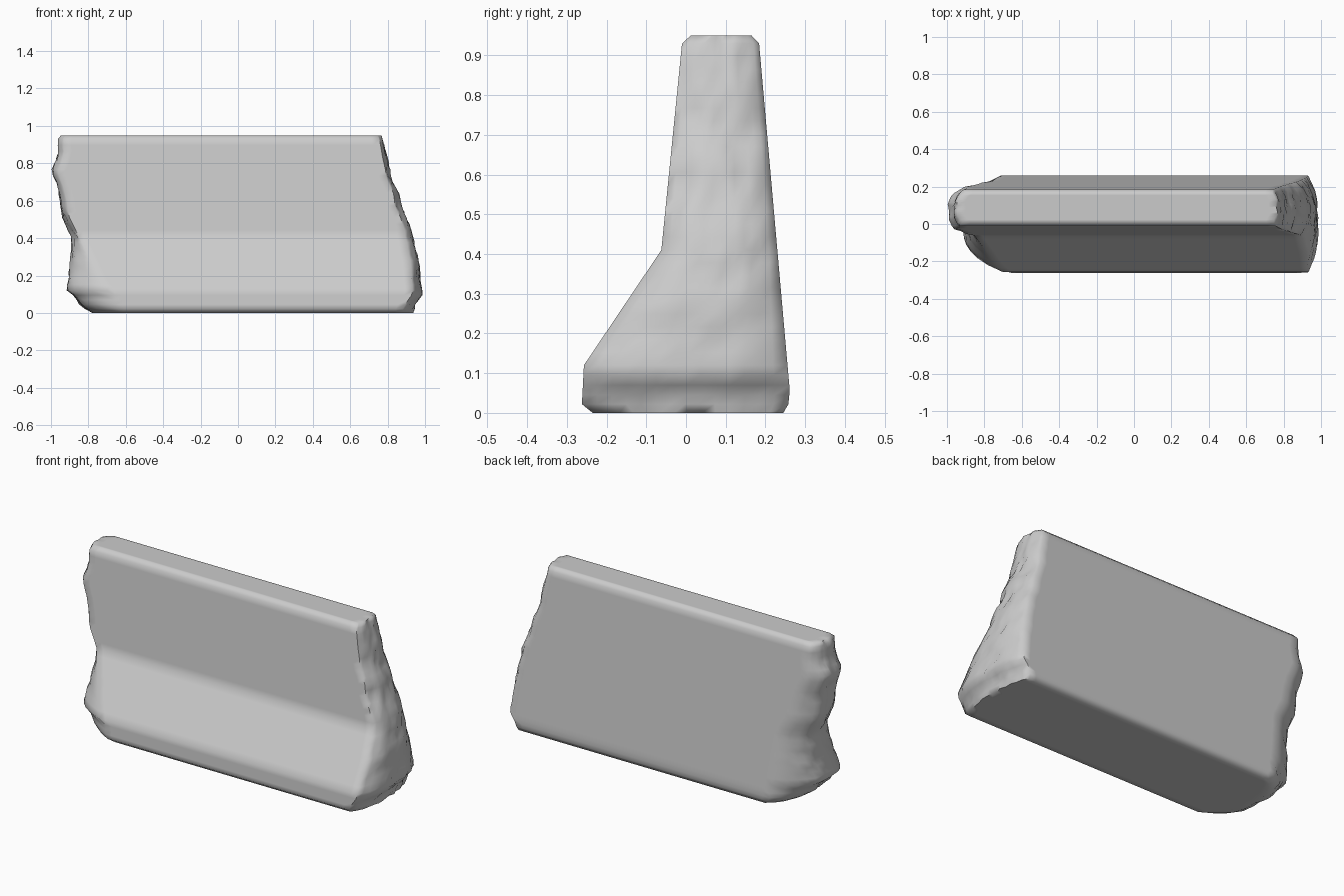
import bpy, bmesh, math
from mathutils import Vector, noise

if "Cube" in bpy.data.objects:
    bpy.data.objects.remove(bpy.data.objects["Cube"])


def curve(points, z):
    """Piecewise linear lookup of a value at height z."""
    for (z0, a), (z1, b) in zip(points, points[1:]):
        if z <= z1:
            return a + (b - a) * max(0, z - z0) / (z1 - z0)
    return points[-1][1]


# Cross-section: front and back y against height
FRONT = [(0.005, -0.235), (0.022, -0.262), (0.12, -0.257), (0.41, -0.062),
         (0.93, -0.01), (0.95, 0.012)]
BACK = [(0.005, 0.245), (0.025, 0.26), (0.07, 0.26), (0.93, 0.184), (0.95, 0.165)]

# Broken end silhouettes: x against height
LEFT = [(0.005, -0.78), (0.03, -0.84), (0.09, -0.88), (0.12, -0.92), (0.28, -0.90),
        (0.4, -0.89), (0.5, -0.94), (0.6, -0.955), (0.66, -0.965), (0.76, -1.0),
        (0.85, -0.965), (0.93, -0.965), (0.95, -0.95)]
RIGHT = [(0.005, 0.94), (0.05, 0.955), (0.1, 0.99), (0.28, 0.97), (0.4, 0.94),
         (0.5, 0.915), (0.56, 0.88), (0.65, 0.86), (0.73, 0.82), (0.8, 0.81),
         (0.95, 0.77)]

# How far the end corners are chipped back, against height
CHIP_LF = [(0, 0.16), (0.1, 0.23), (0.2, 0.16), (0.4, 0.04), (0.95, 0.03)]
CHIP_LB = [(0, 0.1), (0.12, 0.2), (0.35, 0.14), (0.6, 0.12), (0.95, 0.05)]
CHIP_RF = [(0, 0.06), (0.4, 0.04), (0.95, 0.02)]
CHIP_RB = [(0, 0.05), (0.3, 0.06), (0.95, 0.03)]

heights = [0.005, 0.022, 0.045, 0.07, 0.095, 0.12]
heights += [0.12 + 0.29 * i / 9 for i in range(1, 10)]
heights += [0.41 + 0.52 * i / 16 for i in range(1, 17)] + [0.95]
NX, NY, NZ = 10, 14, len(heights) - 1


def end_x(side, t, y, z):
    """Broken end position; t runs -1 (front) to 1 (back)."""
    rim = abs(t) ** 3.0
    rough = noise.fractal(Vector((side * 7.3, y * 11, z * 11)), 1.0, 2.0, 3) * 0.022
    rough *= 1 - 0.6 * abs(t) ** 8
    if side < 0:
        chip = curve(CHIP_LF if t < 0 else CHIP_LB, z) * rim
        return max(-1.0, curve(LEFT, z) + chip + abs(rough))
    chip = curve(CHIP_RF if t < 0 else CHIP_RB, z) * rim
    return min(0.995, curve(RIGHT, z) - chip - abs(rough))


# Barrier shell: surface of a lattice, lofted between the two broken ends
bm = bmesh.new()
verts = {}


def vert(i, j, k):
    if (i, j, k) not in verts:
        z = heights[k]
        t = 2 * j / NY - 1
        yf, yb = curve(FRONT, z), curve(BACK, z)
        y = yf + (yb - yf) * (t + 1) / 2
        x0, x1 = end_x(-1, t, y, z), end_x(1, t, y, z)
        s = 0.5 - 0.5 * math.cos(math.pi * i / NX)
        verts[i, j, k] = bm.verts.new((x0 + (x1 - x0) * s, y, z - 0.005 * (k == 0)))
    return verts[i, j, k]


def patch(n, m, place):
    for a in range(n):
        for b in range(m):
            bm.faces.new([vert(*place(a + p, b + q))
                          for p, q in ((0, 0), (1, 0), (1, 1), (0, 1))])


for j in (0, NY):
    patch(NX, NZ, lambda a, b: (a, j, b))
for k in (0, NZ):
    patch(NX, NY, lambda a, b: (a, b, k))
for i in (0, NX):
    patch(NY, NZ, lambda a, b: (i, a, b))
bmesh.ops.recalc_face_normals(bm, faces=bm.faces)

mesh = bpy.data.meshes.new("broken_barrier")
bm.to_mesh(mesh)
bm.free()
barrier = bpy.data.objects.new("broken_barrier", mesh)
bpy.context.collection.objects.link(barrier)
bpy.context.view_layer.objects.active = barrier
barrier.select_set(True)
bpy.ops.object.shade_smooth_by_angle(angle=math.radians(65))
